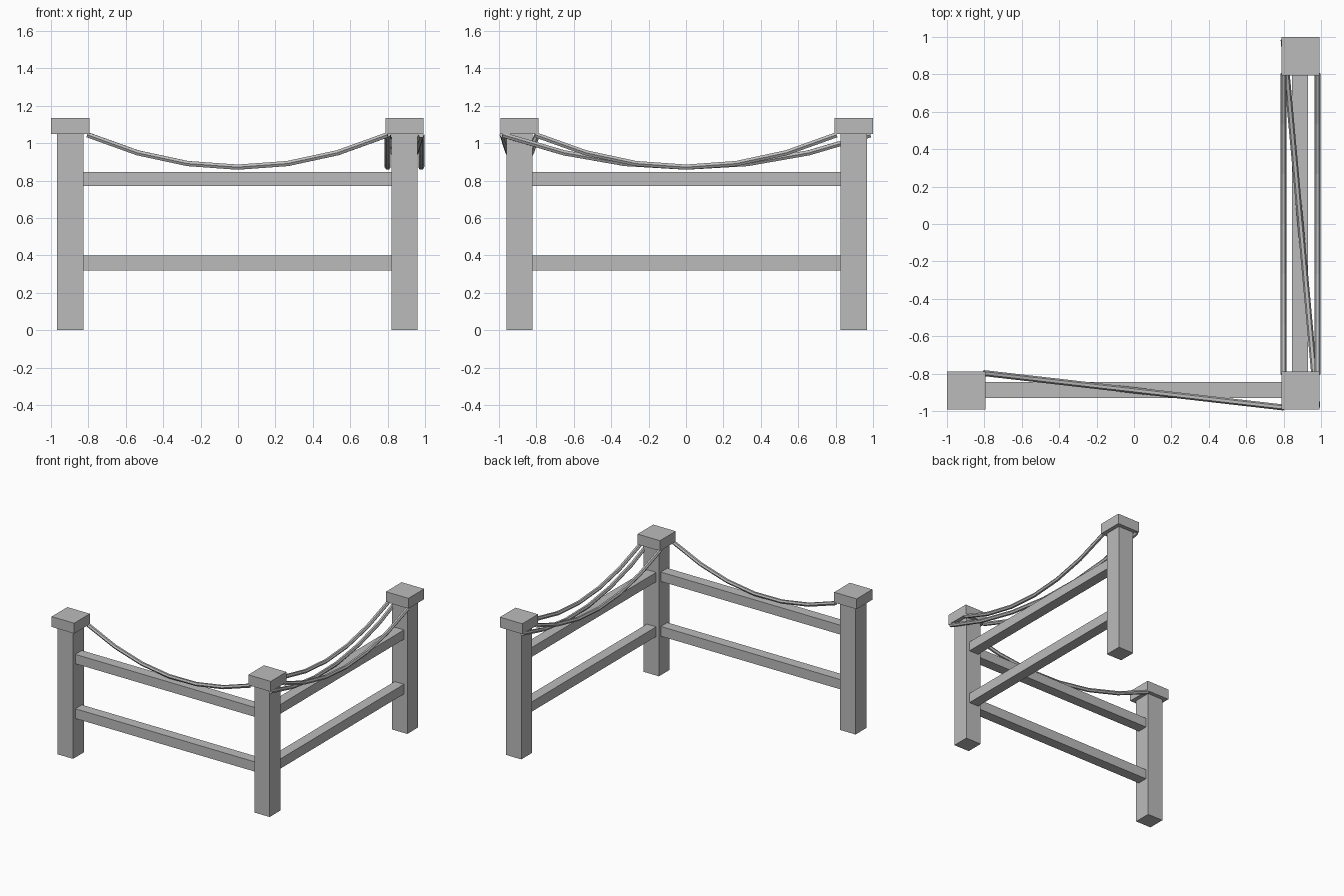
import bpy
import bmesh
from mathutils import Vector

cube = bpy.data.objects.get("Cube")
if cube:
    bpy.data.objects.remove(cube, do_unlink=True)

grey = bpy.data.materials.new("stone grey")
grey.use_nodes = True
colour = (0.5, 0.5, 0.5, 1)
grey.diffuse_color = colour
grey.node_tree.nodes["Principled BSDF"].inputs["Base Color"].default_value = colour


def box(name, low, high):
    """Box between two opposite corners."""
    low, high = Vector(low), Vector(high)
    bm = bmesh.new()
    bmesh.ops.create_cube(bm, size=1)
    bmesh.ops.scale(bm, vec=high - low, verts=bm.verts)
    mesh = bpy.data.meshes.new(name)
    bm.to_mesh(mesh)
    bm.free()
    obj = bpy.data.objects.new(name, mesh)
    obj.location = (low + high) / 2
    mesh.materials.append(grey)
    bpy.context.collection.objects.link(obj)


def rope(name, start, end, top=1.045, bottom=0.872, steps=6):
    """Six-sided rope hanging in a parabola between two plan points."""
    curve = bpy.data.curves.new(name, "CURVE")
    curve.dimensions = "3D"
    curve.bevel_depth = 0.016
    curve.bevel_resolution = 1
    curve.use_fill_caps = True
    spline = curve.splines.new("POLY")
    spline.points.add(steps)
    spline.use_smooth = False
    a, b = Vector(start), Vector(end)
    for i, point in enumerate(spline.points):
        t = i / steps
        xy = a.lerp(b, t)
        z = bottom + (top - bottom) * (2 * t - 1) ** 2
        point.co = (xy.x, xy.y, z, 1)
    curve.materials.append(grey)
    obj = bpy.data.objects.new(name, curve)
    bpy.context.collection.objects.link(obj)


# Posts with square caps
NEAR, FAR = 0.89, 0.897
posts = {"right": (-FAR, -NEAR), "corner": (NEAR, -NEAR), "back": (NEAR, FAR)}
for place, (x, y) in posts.items():
    for part, half, z0, z1 in (("post", 0.07, 0, 1.05), ("cap", 0.102, 1.05, 1.135)):
        box(f"{place}_{part}", (x - half, y - half, z0), (x + half, y + half, z1))

# Two rails on each side, ending at the posts
for level, z0, z1 in (("lower", 0.32, 0.4), ("upper", 0.77, 0.847)):
    box(f"front_{level}_rail", (-0.83, -0.93, z0), (0.825, -0.845, z1))
    box(f"side_{level}_rail", (0.845, -0.825, z0), (0.93, 0.83, z1))

# Hanging ropes
rope("front_rope", (-0.805, -0.797), (0.8, -0.981))
rope("side_inner_rope", (0.8, -0.805), (0.8, 0.805))
rope("side_outer_rope", (0.98, -0.805), (0.98, 0.805))
rope("side_diagonal_rope", (0.98, -0.981), (0.8, 0.985))
